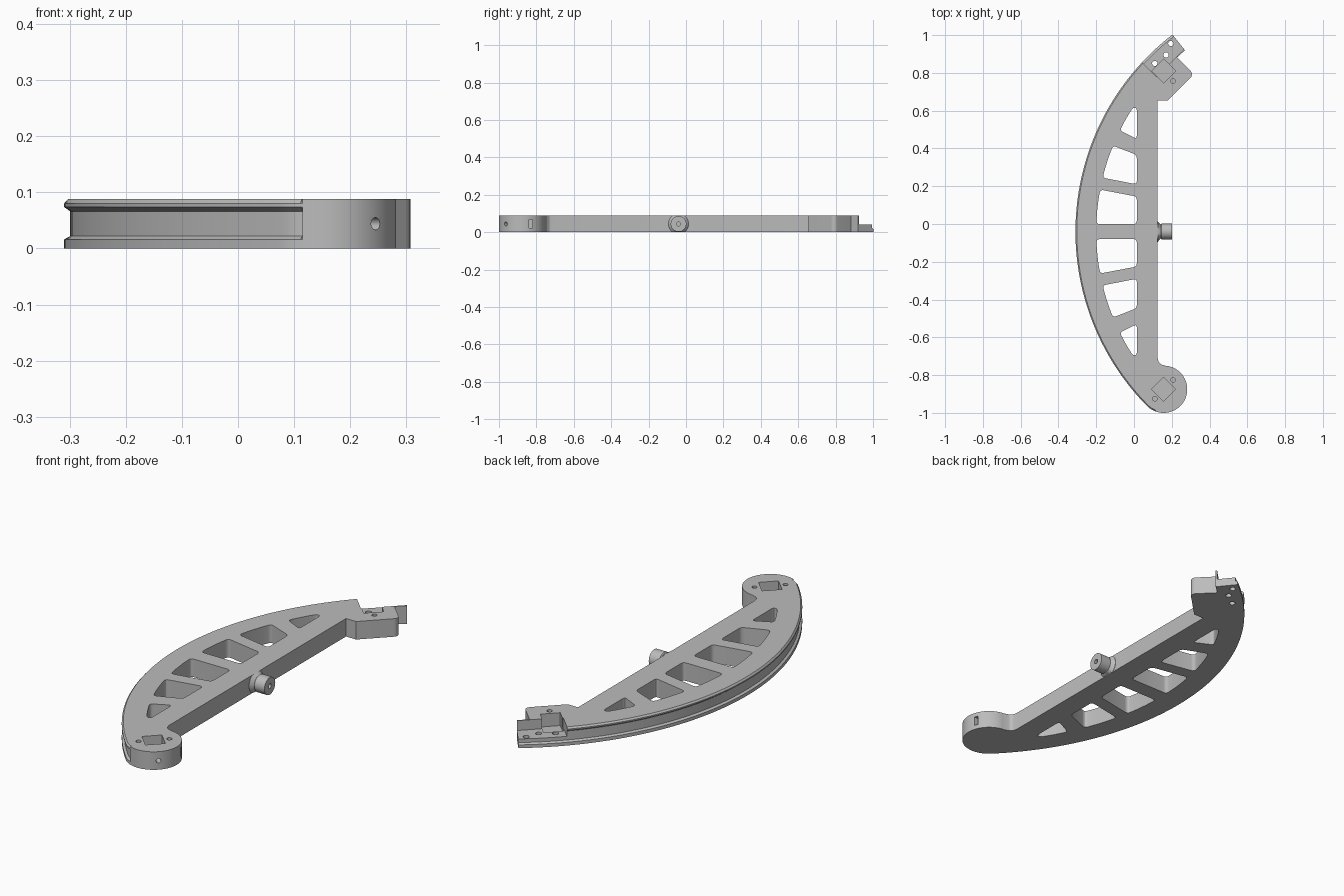
import bpy, bmesh
from math import sin, cos, pi, radians, sqrt, atan2
from mathutils import Matrix, Vector

if "Cube" in bpy.data.objects:
    bpy.data.objects.remove(bpy.data.objects["Cube"], do_unlink=True)

H = 0.088                         # body height
MID = H / 2
CX, CY, R = 1.005, -0.04, 1.315   # centre and radius of the bowed edge
RIN = 1.205                       # inner radius of the rim
POD = Vector((0.157, -0.875, 0))
BLOCK = Vector((0.157, 0.81, 0))

grey = bpy.data.materials.new("satin grey")
grey.use_nodes = True
shade = (0.5, 0.5, 0.5, 1)
grey.diffuse_color = shade
grey.node_tree.nodes["Principled BSDF"].inputs["Base Color"].default_value = shade


def finish(bm, name):
    bmesh.ops.recalc_face_normals(bm, faces=bm.faces)
    mesh = bpy.data.meshes.new(name)
    bm.to_mesh(mesh)
    bm.free()
    mesh.materials.append(grey)
    obj = bpy.data.objects.new(name, mesh)
    bpy.context.collection.objects.link(obj)
    return obj


def loft(name, loops):
    """Join equal loops of points into a closed solid with capped ends."""
    bm = bmesh.new()
    rings = [[bm.verts.new(p) for p in loop] for loop in loops]
    for a, b in zip(rings, rings[1:]):
        for i in range(len(a)):
            bm.faces.new((a[i - 1], a[i], b[i], b[i - 1]))
    bm.faces.new(rings[0][::-1])
    bm.faces.new(rings[-1])
    return finish(bm, name)


def prism(name, pts, z0, z1):
    return loft(name, [[(x, y, z) for x, y in pts] for z in (z0, z1)])


def arc(cx, cy, r, a0, a1, n):
    return [(cx + r * cos(a0 + (a1 - a0) * i / n),
             cy + r * sin(a0 + (a1 - a0) * i / n)) for i in range(n + 1)]


def round_corner(before, corner, after, size=0.018):
    """Curve that replaces a corner between two straight edges."""
    p, c, q = Vector(before), Vector(corner), Vector(after)
    a = c + (p - c).normalized() * min(size, (p - c).length * 0.45)
    b = c + (q - c).normalized() * min(size, (q - c).length * 0.45)
    steps = [i / 4 for i in range(5)]
    return [tuple(a * (1 - t) ** 2 + c * 2 * t * (1 - t) + b * t * t) for t in steps]


def cylinder(name, centre, axis, r, length):
    bm = bmesh.new()
    turn = Vector((0, 0, 1)).rotation_difference(Vector(axis)).to_matrix().to_4x4()
    bmesh.ops.create_cone(bm, cap_ends=True, segments=24, radius1=r, radius2=r,
                          depth=length, matrix=Matrix.Translation(centre) @ turn)
    return finish(bm, name)


def box(name, centre, size, angle=0):
    bm = bmesh.new()
    bmesh.ops.create_cube(bm, size=1, matrix=Matrix.Translation(centre)
                          @ Matrix.Rotation(radians(angle), 4, 'Z')
                          @ Matrix.Diagonal((*size, 1)))
    return finish(bm, name)


def cut(target, cutter):
    mod = target.modifiers.new("cut", 'BOOLEAN')
    mod.operation = 'DIFFERENCE'
    mod.solver = 'EXACT'
    mod.object = cutter
    bpy.context.view_layer.objects.active = target
    bpy.ops.object.modifier_apply(modifier=mod.name)
    bpy.data.objects.remove(cutter, do_unlink=True)


# Bowed body: rim, straight bar, rounded pod and end block in one outline
tip = atan2(1.04, -0.799)
tangent = atan2(POD.y - CY, POD.x - CX) + 2 * pi


def outline(depth):
    pts = arc(CX, CY, R - depth, tip, tangent, 72)
    pod_end = 2 * pi + radians(86)
    run_out = tangent + radians(24)
    pts += arc(POD.x, POD.y, 0.125 - depth, tangent, run_out, 6)[1:]
    pts += arc(POD.x, POD.y, 0.125, run_out + 0.03, pod_end, 40)
    pts += [(0.142, -0.743), (0.13, -0.73), (0.125, -0.71)]
    pts += [(0.125, 0.655), (0.18, 0.655)]
    pts += arc(0.282, 0.7925, 0.025, -pi / 4, pi / 4, 8)
    return pts + [(0.228, 0.882), (0.27, 0.92)]


# Stacked layers give the groove and the chamfered top edge of the rim
layers = [(0, 0), (0.016, 0), (0.022, 0.011), (0.066, 0.011),
          (0.074, 0), (0.08, 0), (H, 0.007)]
body = loft("bowed_body", [[(x, y, z) for x, y in outline(d)] for z, d in layers])


# Rim windows between the spokes, mirrored about the middle
def rim_x(v):
    return CX - sqrt(RIN ** 2 - v ** 2)


BAR = 0.015
windows = [(0.04, 0.04, 0.222, 0.185), (0.285, 0.25, 0.455, 0.405),
           (0.535, 0.49, 0.655, 0.655)]
for side in (1, -1):
    for rim0, bar0, rim1, bar1 in windows:
        rim = [(rim_x(v), v) for v in
               (rim0 + (rim1 - rim0) * i / 8 for i in range(9))]
        low, high = (BAR, bar0), (BAR, bar1)
        pts = round_corner(low, rim[0], rim[2]) + rim[2:-2]
        pts += round_corner(rim[-3], rim[-1], high)
        pts += round_corner(rim[-1], high, low) + round_corner(high, low, rim[0])
        cut(body, prism("window_cutter", [(x, CY + side * v) for x, v in pts],
                        -0.05, 0.15))

# Lowered lip at the block end
lip = [(0.119, 0.779), (0.228, 0.888), (0.4, 1.06), (0.2, 1.2), (-0.091, 0.989)]
cut(body, prism("lip_cutter", lip, 0.04, 0.15))

# Square pockets, then screw holes
for spot in (POD, BLOCK):
    cut(body, box("pocket_cutter", spot + Vector((0, 0, 0.075)), (0.09, 0.09, 0.1), 45))
for x, y in ((0.11, -0.925), (0.207, -0.825), (0.207, 0.757)):
    cut(body, cylinder("screw_cutter", (x, y, 0.07), (0, 0, 1), 0.012, 0.1))
for x, y in ((0.11, 0.85), (0.17, 0.895), (0.195, 0.955)):
    cut(body, cylinder("lip_hole_cutter", (x, y, 0.03), (0, 0, 1), 0.014, 0.1))
cut(body, cylinder("side_hole_cutter", (0.235, -0.953, MID), (1, -1, 0), 0.011, 0.1))
cut(body, box("nut_slot_cutter", (0.265, -0.83, MID), (0.06, 0.018, 0.045)))

# Round mounting stud with a flared foot and a blind hole in its end
stud_profile = [(0.11, 0.054), (0.126, 0.054), (0.142, 0.037), (0.146, 0.042),
                (0.2, 0.042), (0.2, 0.011), (0.17, 0.011)]
stud = loft("mounting_stud",
            [[(x, y, min(max(z, 0), H)) for y, z in arc(CY, MID, r, 0, 2 * pi, 40)[:-1]]
             for x, r in stud_profile])

# Smooth the curved walls, keep the edges crisp
for obj in (body, stud):
    bpy.ops.object.select_all(action='DESELECT')
    obj.select_set(True)
    bpy.context.view_layer.objects.active = obj
    bpy.ops.object.shade_smooth_by_angle(angle=radians(28))
